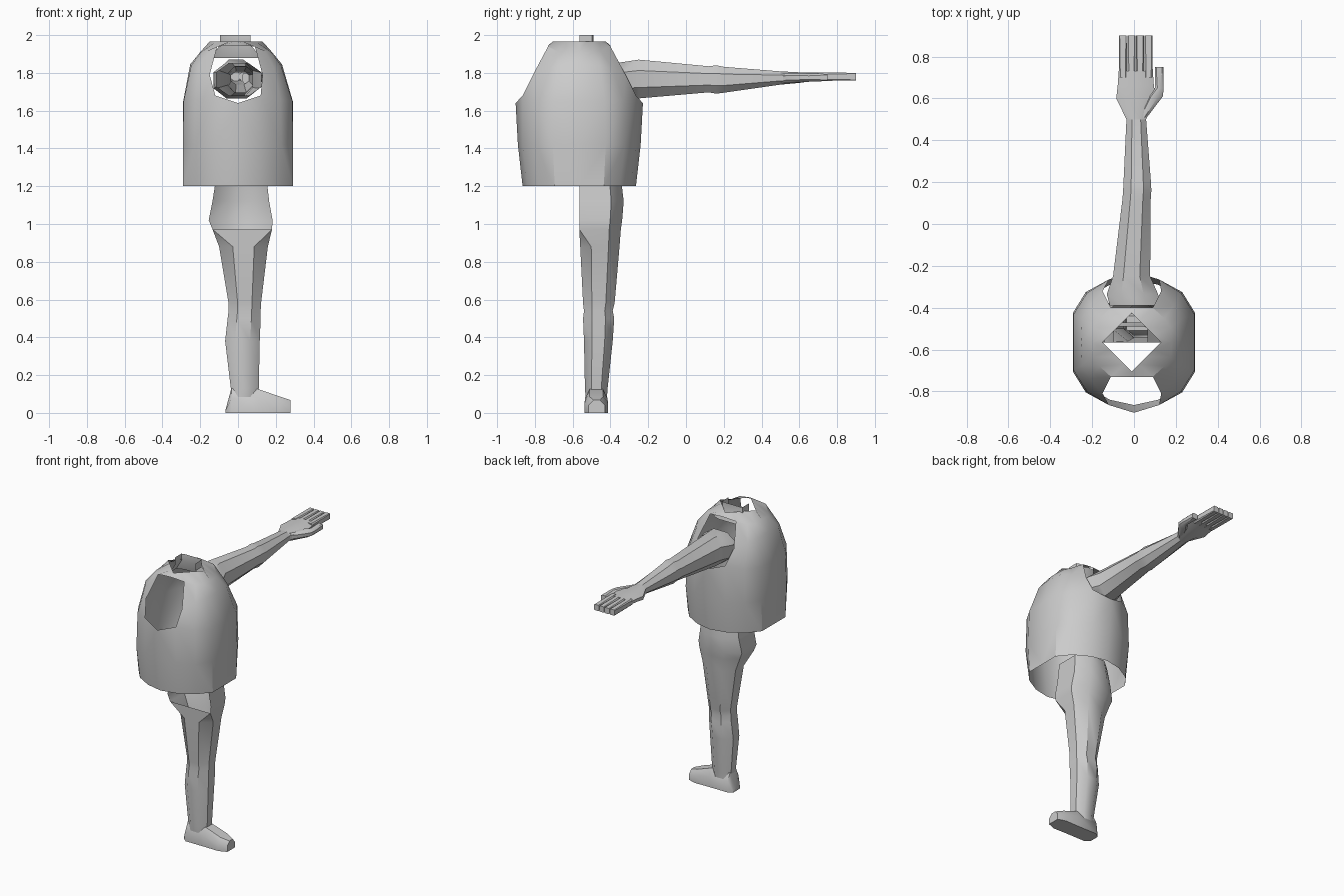
import bpy, bmesh

if "Cube" in bpy.data.objects:
    bpy.data.objects.remove(bpy.data.objects["Cube"])

CY = -0.565          # lateral centre plane of the body


def finish(bm, name, angle=0.7):
    bmesh.ops.remove_doubles(bm, verts=bm.verts, dist=0.0005)
    bmesh.ops.dissolve_degenerate(bm, edges=bm.edges, dist=0.0005)
    bmesh.ops.recalc_face_normals(bm, faces=bm.faces)
    me = bpy.data.meshes.new(name)
    bm.to_mesh(me)
    bm.free()
    ob = bpy.data.objects.new(name, me)
    bpy.context.collection.objects.link(ob)
    bpy.context.view_layer.objects.active = ob
    ob.select_set(True)
    bpy.ops.object.shade_smooth_by_angle(angle=angle)
    ob.select_set(False)
    return ob


def octo(a0, a1, b0, b1, inner=0.28, outer=0.28):
    """Box section with chamfered corners; the first edge lies on b0."""
    a, b = a1 - a0, b1 - b0
    i, j, o, p = a * inner, b * inner, a * outer, b * outer
    return [(a0 + i, b0), (a1 - i, b0), (a1, b0 + j), (a1, b1 - p),
            (a1 - o, b1), (a0 + o, b1), (a0, b1 - p), (a0, b0 + j)]


def loft(name, rings, cap_start=False, cap_end=False, open_rows=0, angle=0.7):
    """Skin the rings; the first open_rows rows leave edge 0 open."""
    bm = bmesh.new()
    vs = [[bm.verts.new(p) for p in r] for r in rings]
    n = len(vs[0])
    for k in range(len(vs) - 1):
        for j in range(n):
            if j == 0 and k < open_rows:
                continue
            m = (j + 1) % n
            bm.faces.new((vs[k][j], vs[k][m], vs[k + 1][m], vs[k + 1][j]))
    if cap_start:
        bm.faces.new(vs[0])
    if cap_end:
        bm.faces.new(vs[-1])
    return finish(bm, name, angle)


def z_ring(z, x0, x1, y0, y1, inner=0.28, outer=0.28):
    return [(a, b, z) for a, b in octo(x0, x1, y0, y1, inner, outer)]


def y_ring(y, x0, x1, z0, z1, c=0.28):
    return [(a, y, b) for a, b in octo(x0, x1, z0, z1, c, c)]


# Shirt: one quarter grid (x, sideways offset, z), reflected four ways
rows = [
    [(.29, 0, 1.2), (.29, .13, 1.2), (.22, .215, 1.2), (.115, .275, 1.2), (0, .30, 1.2)],
    [(.292, 0, 1.42), (.292, .14, 1.42), (.23, .24, 1.42), (.12, .3, 1.42), (0, .325, 1.42)],
    [(.29, 0, 1.65), (.288, .135, 1.65), (.225, .235, 1.66), (.12, .3, 1.68), (0, .337, 1.64)],
    [(.243, 0, 1.845), (.238, .11, 1.838), (.2, .175, 1.825), (.14, .245, 1.79), None],
    [(.19, 0, 1.91), (.185, .07, 1.91), (.155, .115, 1.915), (.1, .165, 1.94), (0, .165, 1.945)],
    [(.14, 0, 1.966), (.105, .035, 1.966), (.07, .07, 1.966), (.035, .105, 1.966), (0, .14, 1.966)],
]
bm = bmesh.new()
for sx in (1, -1):
    for sy in (1, -1):
        grid = [[p and bm.verts.new((sx * p[0] - (0.01 if k > 2 else 0), CY + sy * p[1], p[2]))
                 for p in row] for k, row in enumerate(rows)]
        for k in range(5):
            for c in range(4):
                quad = (grid[k][c], grid[k][c + 1], grid[k + 1][c + 1], grid[k + 1][c])
                if all(quad):          # gaps form the arm holes
                    bm.faces.new(quad)
finish(bm, "shirt", 0.6)

# Leg with half pelvis, open on the centre plane
leg = [z_ring(1.25, -.115, .15, CY, -.345, 0), z_ring(1.12, -.135, .165, CY, -.33, 0),
       z_ring(1.02, -.155, .183, CY, -.338, 0), z_ring(.972, -.135, .18, CY, -.345, 0),
       z_ring(.88, -.10, .158, -.56, -.352), z_ring(.58, -.05, .122, -.545, -.378),
       z_ring(.54, -.05, .12, -.54, -.388), z_ring(.5, -.055, .12, -.545, -.38),
       z_ring(.38, -.068, .115, -.54, -.388), z_ring(.13, -.038, .11, -.535, -.415),
       z_ring(.06, -.04, .1, -.53, -.42)]
loft("leg", leg, cap_end=True, open_rows=3)

# Foot, lofted from heel to toe
foot = [(-.065, .02, -.51, -.44), (-.035, .13, -.535, -.415), (.11, .125, -.535, -.415),
        (.22, .087, -.537, -.413), (.277, .068, -.515, -.43)]
loft("foot", [[(x, y0, 0), (x, y1, 0), (x, y1, h * .6), (x, y1 - .025, h), (x, y0 + .025, h),
               (x, y0, h * .6)] for x, h, y0, y1 in foot], True, True)

# Arm, open at the shoulder
arm = [y_ring(-.39, -.115, .125, 1.68, 1.85), y_ring(-.335, -.13, .115, 1.665, 1.857),
       y_ring(-.25, -.1, .077, 1.665, 1.87), y_ring(.12, -.055, .08, 1.697, 1.835),
       y_ring(.16, -.052, .083, 1.69, 1.84), y_ring(.2, -.05, .081, 1.695, 1.832),
       y_ring(.5, -.036, .058, 1.738, 1.808)]
loft("arm", arm)

# Palm
palm = [y_ring(.5, -.036, .058, 1.738, 1.808), y_ring(.6, -.085, .105, 1.747, 1.803),
        y_ring(.66, -.078, .095, 1.755, 1.803), y_ring(.73, -.073, .09, 1.76, 1.803)]
loft("palm", palm, cap_end=True)

# Fingers
for k in range(4):
    x = -.073 + k * .041
    loft("finger", [y_ring(.7, x, x + .04, 1.758, 1.803, .2),
                    y_ring(.9, x + .001, x + .038, 1.759, 1.8, .1)], True, True)

# Thumb
thumb = [y_ring(.51, .02, .062, 1.745, 1.8), y_ring(.61, .06, .138, 1.75, 1.8),
         y_ring(.65, .1, .142, 1.753, 1.797), y_ring(.75, .1, .14, 1.757, 1.795, .15)]
loft("thumb", thumb, True, True)

# Half neck, open on the centre plane
neck = [z_ring(2.0, -.095, .065, CY, -.49, 0, .1), z_ring(1.95, -.095, .065, CY, -.49, 0, .1),
        z_ring(1.88, -.14, .125, CY, -.47, 0, .2)]
loft("neck", neck, open_rows=2)
